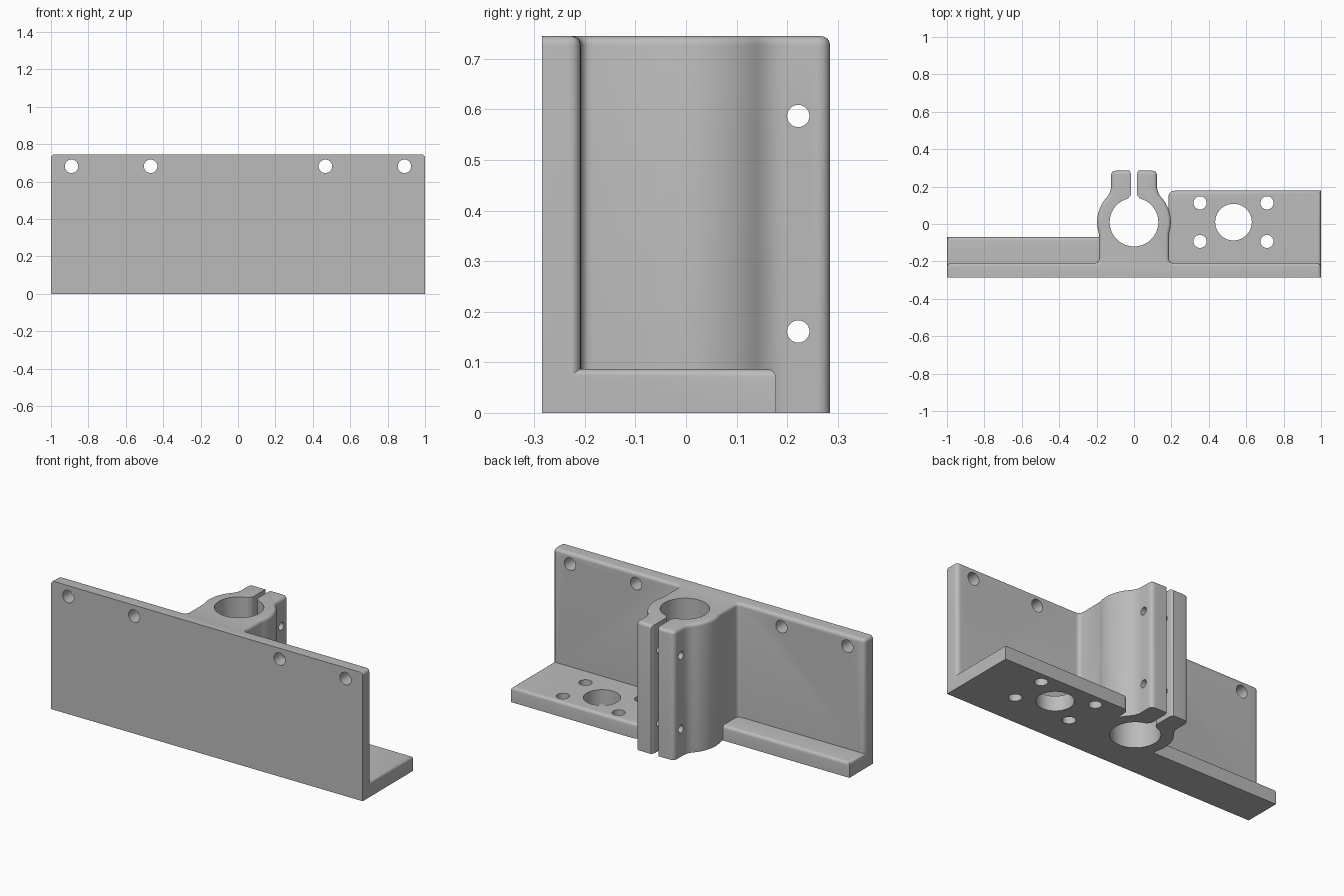
import bpy, bmesh, math
from mathutils import Vector, Matrix

if "Cube" in bpy.data.objects:
    bpy.data.objects.remove(bpy.data.objects["Cube"])

HEIGHT, FRONT, PLATE_BACK = 0.745, -0.285, -0.208
SHELF_TOP = 0.087
BORE_Y = 0.01

grey = bpy.data.materials.new("light_grey")
grey.use_nodes = True
colour = (0.5, 0.5, 0.5, 1)
grey.diffuse_color = colour
grey.node_tree.nodes["Principled BSDF"].inputs["Base Color"].default_value = colour


def rounded(corners, steps=6):
    """Outline whose corners (x, y, setback) are softened where setback > 0."""
    out = []
    for i, (x, y, d) in enumerate(corners):
        c = Vector((x, y))
        if d == 0:
            out.append(c)
            continue
        a = c + (Vector(corners[i - 1][:2]) - c).normalized() * d
        b = c + (Vector(corners[(i + 1) % len(corners)][:2]) - c).normalized() * d
        for k in range(steps + 1):
            t = k / steps
            out.append(a * (1 - t) ** 2 + c * 2 * t * (1 - t) + b * t * t)
    return out


def make_object(name, bm):
    bmesh.ops.recalc_face_normals(bm, faces=bm.faces)
    mesh = bpy.data.meshes.new(name)
    bm.to_mesh(mesh)
    bm.free()
    mesh.materials.append(grey)
    obj = bpy.data.objects.new(name, mesh)
    bpy.context.collection.objects.link(obj)
    return obj


def prism(name, outline, z0, z1, edge_rule=None, radius=0.018):
    """Extruded outline; top edges whose midpoint passes the rule are rounded."""
    bm = bmesh.new()
    face = bm.faces.new([bm.verts.new((p.x, p.y, z0)) for p in outline])
    moved = bmesh.ops.extrude_face_region(bm, geom=[face], use_keep_orig=True)["geom"]
    for v in moved:
        if isinstance(v, bmesh.types.BMVert):
            v.co.z = z1
    bmesh.ops.recalc_face_normals(bm, faces=bm.faces)
    if edge_rule:
        edges = [e for e in bm.edges if all(v.co.z > z1 - 1e-4 for v in e.verts)
                 and edge_rule((e.verts[0].co + e.verts[1].co) / 2)]
        bmesh.ops.bevel(bm, geom=edges, offset=radius, segments=4, profile=0.5,
                        affect='EDGES', clamp_overlap=False)
    return make_object(name, bm)


def cylinder(centre, radius, length, axis, sides=40):
    bm = bmesh.new()
    turn = {'X': Matrix.Rotation(math.pi / 2, 4, 'Y'),
            'Y': Matrix.Rotation(math.pi / 2, 4, 'X'),
            'Z': Matrix.Identity(4)}[axis]
    bmesh.ops.create_cone(bm, cap_ends=True, segments=sides, radius1=radius,
                          radius2=radius, depth=length,
                          matrix=Matrix.Translation(centre) @ turn)
    return make_object("hole_cutter", bm)


def combine(target, other, operation):
    mod = target.modifiers.new(operation.lower(), 'BOOLEAN')
    mod.operation, mod.solver, mod.object = operation, 'EXACT', other
    bpy.context.view_layer.objects.active = target
    bpy.ops.object.modifier_apply(modifier=mod.name)
    bpy.data.objects.remove(other)


# Front plate and split clamp, as one mirrored plan outline
half = [(1, FRONT, 0), (1, PLATE_BACK, 0.028), (0.187, PLATE_BACK, 0.025)]
for k in range(15):
    a = math.radians(-18 + 4 * k)
    half.append((0.197 * math.cos(a), BORE_Y + 0.197 * math.sin(a), 0))
half += [(0.123, 0.168, 0.035), (0.123, 0.285, 0.028)]
plan = half + [(-x, y, d) for x, y, d in reversed(half)]
bracket = prism("clamp_bracket", rounded(plan), 0, HEIGHT,
                lambda p: p.y > FRONT + 0.01)

# Wide mounting shelf on the left, narrow stiffening rib on the right
shelf = rounded([(0.18, -0.25, 0), (1, -0.25, 0), (1, 0.178, 0), (0.185, 0.178, 0.035)])
rib = rounded([(-0.18, -0.25, 0), (-0.18, -0.07, 0), (-1, -0.07, 0), (-1, -0.25, 0)])
for name, outline in (("mounting_shelf", shelf), ("stiffening_rib", rib)):
    part = prism(name, outline, 0, SHELF_TOP,
                 lambda p: p.y > -0.249 and abs(p.x) > 0.182)
    combine(bracket, part, 'UNION')

# Clamp bore and the slit between the ears
combine(bracket, cylinder((0, BORE_Y, 0.4), 0.13, 2, 'Z', 64), 'DIFFERENCE')
slit_half = [(0.034, 0.1, 0), (0.034, 0.134, 0), (0.015, 0.155, 0.012),
             (0.015, 0.27, 0.01), (0.03, 0.295, 0)]
slit = slit_half + [(-x, y, d) for x, y, d in reversed(slit_half)]
combine(bracket, prism("slit_cutter", rounded(slit, 3), -0.2, 1), 'DIFFERENCE')

# Plate screw holes, clamp bolt holes and shelf holes
holes = [((x, -0.25, 0.682), 0.036, 0.3, 'Y') for x in (-0.89, -0.467, 0.467, 0.89)]
holes += [((0, 0.222, z), 0.022, 0.6, 'X') for z in (0.161, 0.587)]
holes += [((x, y, 0.04), 0.035, 0.3, 'Z') for x in (0.353, 0.711) for y in (-0.093, 0.113)]
holes.append(((0.532, BORE_Y, 0.04), 0.098, 0.3, 'Z'))
for hole in holes:
    combine(bracket, cylinder(*hole), 'DIFFERENCE')

# Smooth curved faces, keep real edges sharp
bpy.ops.object.select_all(action='DESELECT')
bracket.select_set(True)
bpy.context.view_layer.objects.active = bracket
bpy.ops.object.shade_smooth_by_angle(angle=math.radians(30))
